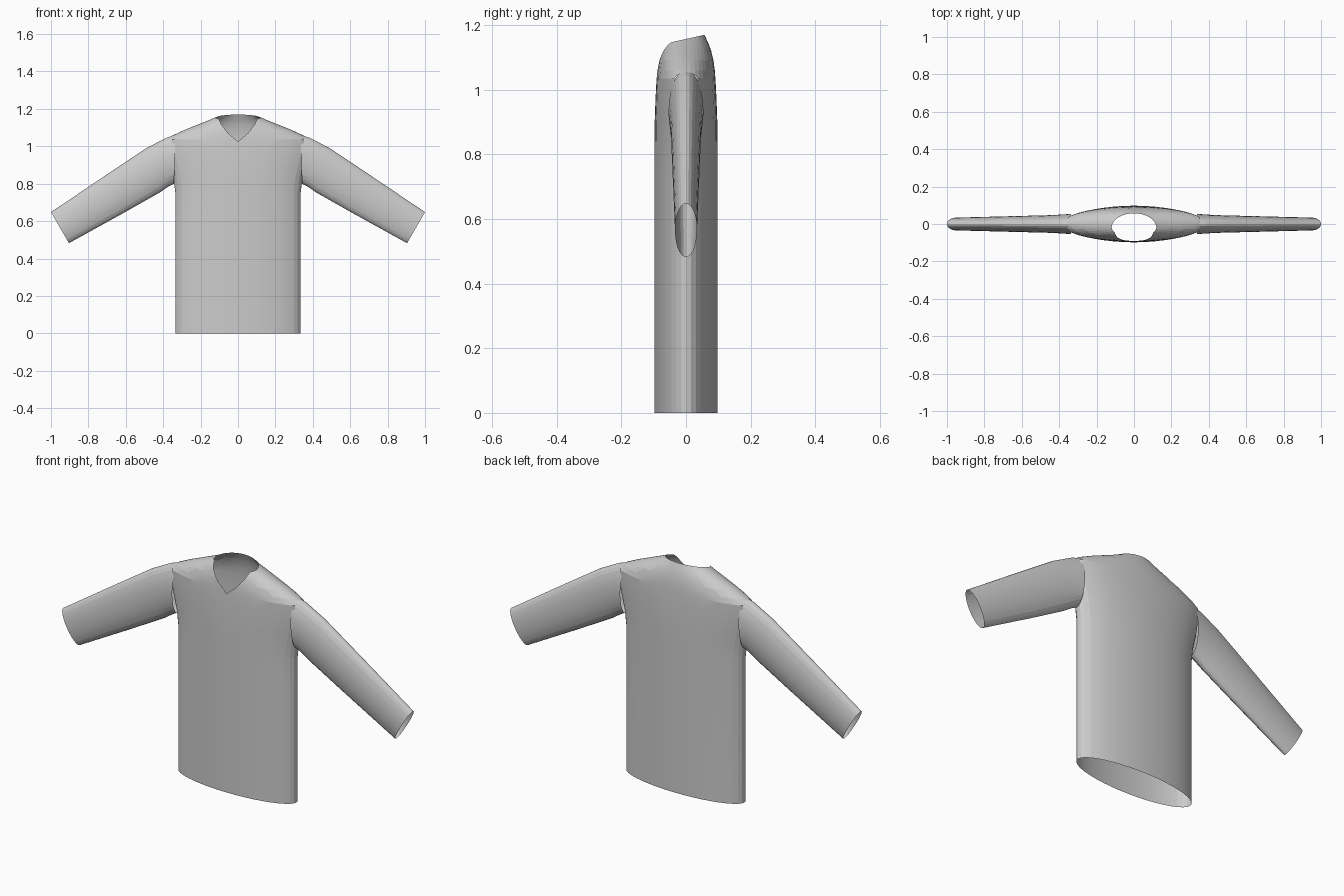
import bpy, bmesh, math
from mathutils import Vector

cube = bpy.data.objects.get("Cube")
if cube:
    bpy.data.objects.remove(cube, do_unlink=True)

grey = bpy.data.materials.new("light grey knit")
grey.use_nodes = True
colour = (0.6, 0.6, 0.6, 1)
grey.diffuse_color = colour
grey.node_tree.nodes["Principled BSDF"].inputs["Base Color"].default_value = colour


def loft(bm, rings):
    """Join rings of points into an open tube."""
    rows = [[bm.verts.new(p) for p in ring] for ring in rings]
    n = len(rows[0])
    for low, high in zip(rows, rows[1:]):
        for i in range(n):
            j = (i + 1) % n
            bm.faces.new((low[i], low[j], high[j], high[i]))


def ellipse(centre, u, v, n):
    return [centre + u * math.cos(2 * math.pi * i / n) + v * math.sin(2 * math.pi * i / n)
            for i in range(n)]


def slice_mesh(bm, point, normal, clear=False, front_only=False):
    faces = [f for f in bm.faces if not front_only or f.calc_center_median().y < 0]
    geom = set(faces)
    for f in faces:
        geom.update(f.edges)
        geom.update(f.verts)
    bmesh.ops.bisect_plane(bm, geom=list(geom), plane_co=point, plane_no=normal,
                           clear_outer=clear, dist=1e-5)


def finish(bm, name, angle):
    mesh = bpy.data.meshes.new(name)
    bm.to_mesh(mesh)
    bm.free()
    mesh.materials.append(grey)
    obj = bpy.data.objects.new(name, mesh)
    bpy.context.collection.objects.link(obj)
    bpy.ops.object.select_all(action='DESELECT')
    obj.select_set(True)
    bpy.context.view_layer.objects.active = obj
    bpy.ops.object.shade_smooth_by_angle(angle=math.radians(angle))


# Body: height, half width, half depth of each level
levels = [(0, .335, .098), (.75, .335, .098), (.82, .343, .098), (.9, .362, .097),
          (.98, .383, .094), (1.035, .385, .091), (1.06, .345, .089), (1.09, .28, .085),
          (1.12, .205, .078), (1.14, .155, .071), (1.157, .115, .063), (1.18, .08, .053)]
body = bmesh.new()
loft(body, [ellipse(Vector((0, 0, z)), Vector((w, 0, 0)), Vector((0, d, 0)), 40)
            for z, w, d in levels])

# Neck rim, a little higher at the back
slice_mesh(body, (0, 0, 1.157), (0, -.22, 1), clear=True)

# V neck: lines given by a point and a slope, mirrored
neck = [(0, 1.025, .85), (.053, 1.07, 1.3), (.09, 1.118, 2.3)]
for x, z, slope in neck:
    for s in (1, -1):
        slice_mesh(body, (s * x, 0, z), (-s * slope, 0, 1), front_only=True)
inside = []
for f in body.faces:
    c = f.calc_center_median()
    if c.y < 0 and all(c.z > z + slope * (abs(c.x) - x) for x, z, slope in neck):
        inside.append(f)
bmesh.ops.delete(body, geom=inside, context='FACES')

# Armholes, covered by the sleeves
for s in (1, -1):
    slice_mesh(body, (s * .352, 0, 0), (s, 0, 0))
bmesh.ops.delete(body, geom=[f for f in body.faces if abs(f.calc_center_median().x) > .354
                             and f.calc_center_median().z > .86], context='FACES')
finish(body, "body", 8)

# Sleeves: top and bottom of each cross-section, and half depth
cuffs = [((.335, 1.062), (.342, .80), .054), ((.385, 1.045), (.37, .786), .051),
         ((.49, .99), (.42, .752), .047), ((.70, .85), (.60, .65), .042),
         ((1.0, .648), (.904, .482), .034)]
for side, s in (("left", 1), ("right", -1)):
    rings = []
    for top, bottom, depth in cuffs:
        t = Vector((s * top[0], 0, top[1]))
        b = Vector((s * bottom[0], 0, bottom[1]))
        rings.append(ellipse((t + b) / 2, (t - b) / 2, Vector((0, s * depth, 0)), 28))
    sleeve = bmesh.new()
    loft(sleeve, rings)
    bmesh.ops.recalc_face_normals(sleeve, faces=sleeve.faces)
    finish(sleeve, side + "_sleeve", 8)
